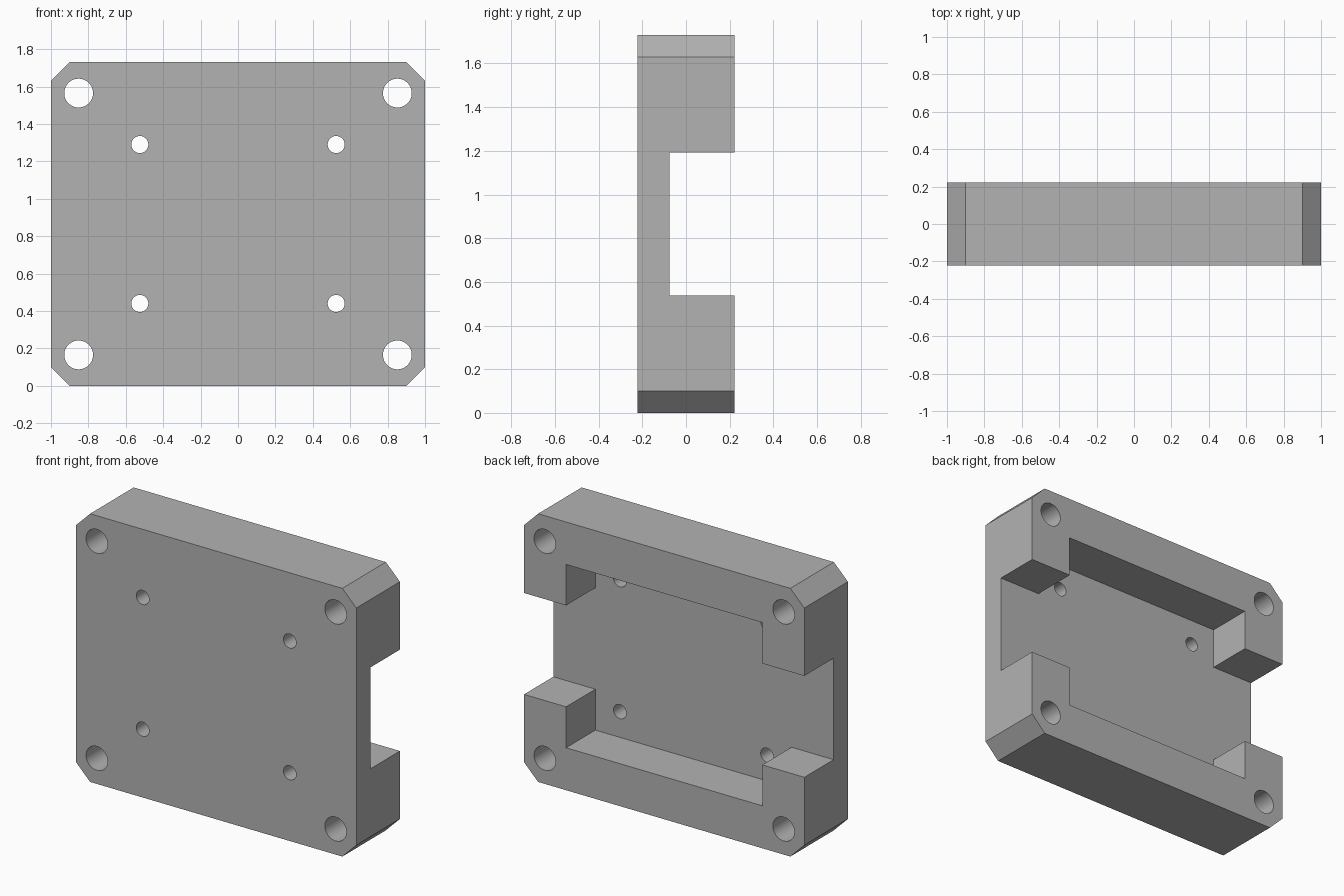
import bpy
import bmesh
from math import cos, sin, pi, radians

if "Cube" in bpy.data.objects:
    bpy.data.objects.remove(bpy.data.objects["Cube"], do_unlink=True)

HALF_W, HALF_H, HALF_D = 1.0, 0.865, 0.222
CHAMFER = 0.1
FLOOR_Y = -0.076                          # recess floor
POCKET_X, POCKET_Z, SLOT_Z = 0.7, 0.591, 0.327

grey = bpy.data.materials.new("plain grey")
grey.use_nodes = True
colour = (0.45, 0.45, 0.45, 1)
grey.diffuse_color = colour
grey.node_tree.nodes["Principled BSDF"].inputs["Base Color"].default_value = colour


def prism(name, outline, y0, y1):
    """Extrude an (x, z) outline, relative to the plate centre, along y."""
    bm = bmesh.new()
    face = bm.faces.new([bm.verts.new((x, y0, z + HALF_H)) for x, z in outline])
    new = bmesh.ops.extrude_face_region(bm, geom=[face])["geom"]
    verts = [v for v in new if isinstance(v, bmesh.types.BMVert)]
    bmesh.ops.translate(bm, verts=verts, vec=(0, y1 - y0, 0))
    bmesh.ops.recalc_face_normals(bm, faces=bm.faces)
    mesh = bpy.data.meshes.new(name)
    bm.to_mesh(mesh)
    bm.free()
    mesh.materials.append(grey)
    obj = bpy.data.objects.new(name, mesh)
    bpy.context.collection.objects.link(obj)
    return obj


def mirrored(quarter):
    """Complete an outline from its +x +z quarter, listed from right to top."""
    right = quarter + [(-x, z) for x, z in reversed(quarter)]
    return right + [(-x, -z) for x, z in right]


def circle(cx, cz, r, n=48):
    return [(cx + r * cos(2 * pi * i / n), cz + r * sin(2 * pi * i / n)) for i in range(n)]


def cut(target, cutter):
    cutter.hide_render = True
    bpy.context.view_layer.objects.active = target
    mod = target.modifiers.new("cut", "BOOLEAN")
    mod.operation = "DIFFERENCE"
    mod.solver = "EXACT"
    mod.object = cutter
    bpy.ops.object.modifier_apply(modifier=mod.name)
    bpy.data.objects.remove(cutter, do_unlink=True)


# Chamfered block
plate = prism("mounting_block",
              mirrored([(HALF_W, HALF_H - CHAMFER), (HALF_W - CHAMFER, HALF_H)]),
              -HALF_D, HALF_D)

# Back recess: pocket joined with the side openings
recess = mirrored([(HALF_W + 0.2, SLOT_Z), (POCKET_X, SLOT_Z), (POCKET_X, POCKET_Z)])
cut(plate, prism("recess_cutter", recess, FLOOR_Y, HALF_D + 0.2))

# Corner bolt holes and inner screw holes
for hx, hz, r in ((0.852, 0.70, 0.077), (0.525, 0.425, 0.0455)):
    for sx in (-1, 1):
        for sz in (-1, 1):
            cut(plate, prism("hole_cutter", circle(sx * hx, sz * hz, r), -0.5, 0.5))

# Smooth hole walls, sharp edges
bpy.ops.object.select_all(action="DESELECT")
plate.select_set(True)
bpy.context.view_layer.objects.active = plate
bpy.ops.object.shade_smooth_by_angle(angle=radians(30))
